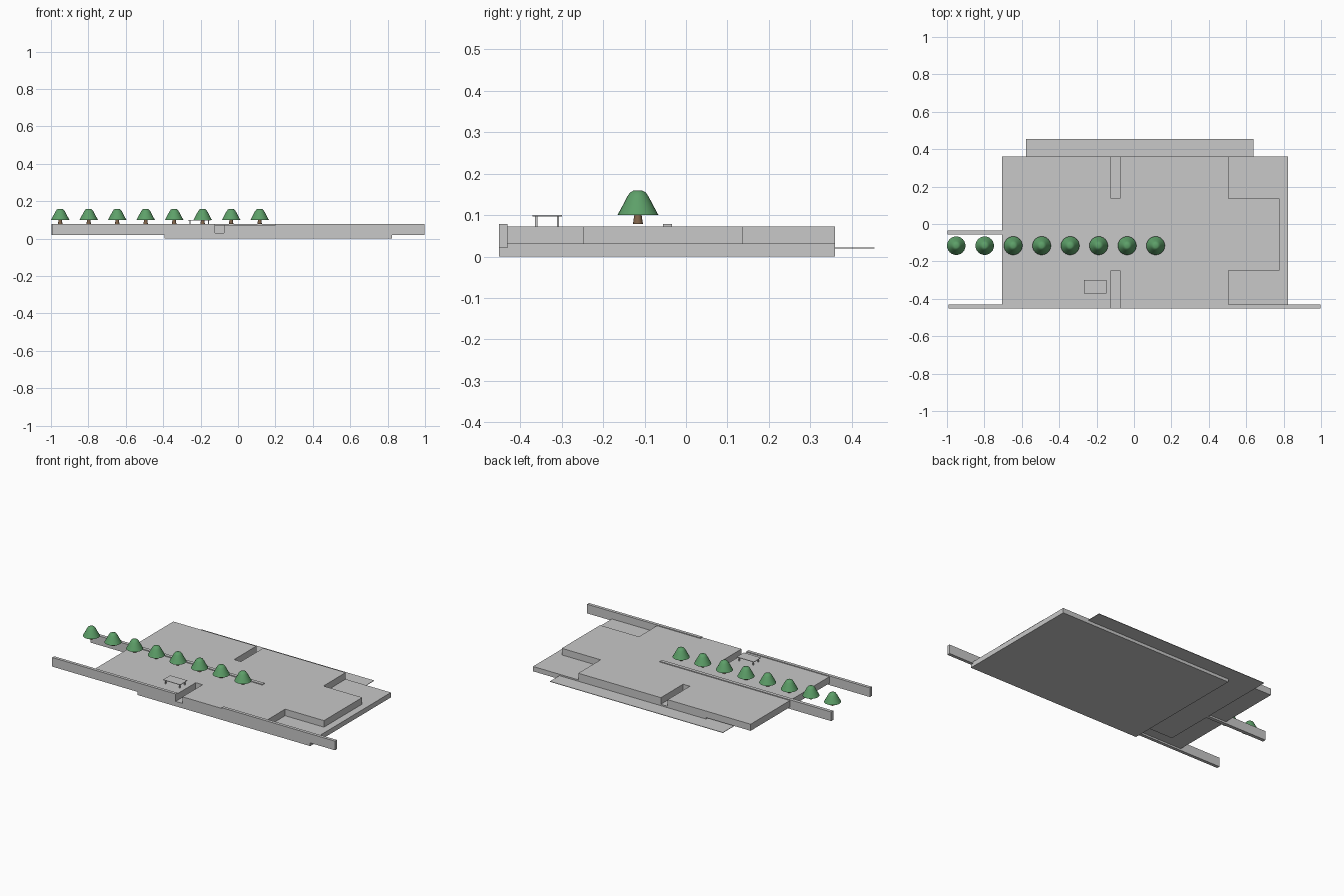
import bpy, bmesh, math

if "Cube" in bpy.data.objects:
    bpy.data.objects.remove(bpy.data.objects["Cube"])


def material(name, rgb):
    m = bpy.data.materials.new(name)
    m.diffuse_color = (*rgb, 1)
    m.use_nodes = True
    m.node_tree.nodes["Principled BSDF"].inputs["Base Color"].default_value = m.diffuse_color
    return m


GREY = material("concrete grey", (0.58, 0.58, 0.58))
GREEN = material("leaf green", (0.11, 0.35, 0.14))
BROWN = material("bark brown", (0.22, 0.13, 0.07))


def finish(name, bm, mat):
    bmesh.ops.recalc_face_normals(bm, faces=bm.faces)
    me = bpy.data.meshes.new(name)
    bm.to_mesh(me)
    bm.free()
    me.materials.append(mat)
    ob = bpy.data.objects.new(name, me)
    bpy.context.collection.objects.link(ob)
    return ob


def prism(name, outline, z0, z1, mat=GREY):
    """Extrude a flat outline from z0 to z1."""
    bm = bmesh.new()
    low = [bm.verts.new((x, y, z0)) for x, y in outline]
    face = bm.faces.new(low)
    ext = bmesh.ops.extrude_face_region(bm, geom=[face])["geom"]
    for v in ext:
        if isinstance(v, bmesh.types.BMVert):
            v.co.z = z1
    return finish(name, bm, mat)


def box(name, x0, x1, y0, y1, z0, z1):
    return prism(name, [(x0, y0), (x1, y0), (x1, y1), (x0, y1)], z0, z1)


def lathe(name, profile, x, y, mat, sides=24):
    """Stack rings of (radius, height) and cap both ends."""
    bm = bmesh.new()
    rings = [[bm.verts.new((x + r * math.cos(2 * math.pi * i / sides),
                            y + r * math.sin(2 * math.pi * i / sides), z))
              for i in range(sides)] for r, z in profile]
    for a, b in zip(rings, rings[1:]):
        for i in range(sides):
            j = (i + 1) % sides
            bm.faces.new((a[i], a[j], b[j], b[i]))
    bm.faces.new(rings[0])
    bm.faces.new(rings[-1])
    ob = finish(name, bm, mat)
    bpy.ops.object.select_all(action='DESELECT')
    ob.select_set(True)
    bpy.context.view_layer.objects.active = ob
    bpy.ops.object.shade_smooth_by_angle(angle=math.radians(40))
    return ob


FRONT, BACK = -0.451, 0.36
BASE_TOP, DECK_TOP = 0.031, 0.073

# Lower slab and the thin sheet sliding out behind it
box("base_slab", -0.393, 0.824, FRONT, BACK, 0, BASE_TOP)
box("thin_sheet", -0.578, 0.639, -0.356, 0.455, 0.019, 0.022)

# Upper deck with two slots and a narrower tab on the right
S0, S1, YF, YB = -0.123, -0.075, -0.249, 0.136
deck = [(-0.707, FRONT), (S0, FRONT), (S0, YF), (S1, YF), (S1, FRONT),
        (0.506, FRONT), (0.506, YF), (0.779, YF), (0.779, YB), (0.506, YB),
        (0.506, BACK), (S1, BACK), (S1, YB), (S0, YB), (S0, BACK), (-0.707, BACK)]
prism("upper_deck", deck, BASE_TOP, DECK_TOP)

# Low walls
box("front_wall_left", -0.992, S0, FRONT, -0.431, 0.02, 0.078)
box("front_wall_right", 0.2, 0.998, FRONT, -0.431, 0.02, 0.078)
box("middle_wall", -0.998, 0.21, -0.056, -0.034, 0.02, 0.078)

# Table
box("table_top", -0.268, -0.147, -0.371, -0.299, 0.097, 0.1)
for x in (-0.257, -0.158):
    for y in (-0.361, -0.309):
        box("table_leg", x - 0.003, x + 0.003, y - 0.003, y + 0.003, DECK_TOP, 0.097)

# Row of trees
for i in range(8):
    x, y = -0.9505 + 0.1523 * i, -0.116
    lathe("tree_trunk", [(0.012, 0.079), (0.0085, 0.102)], x, y, BROWN, 12)
    lathe("tree_crown", [(0.0495, 0.1), (0.036, 0.125), (0.025, 0.146),
                         (0.0185, 0.155), (0.011, 0.159)], x, y, GREEN)
